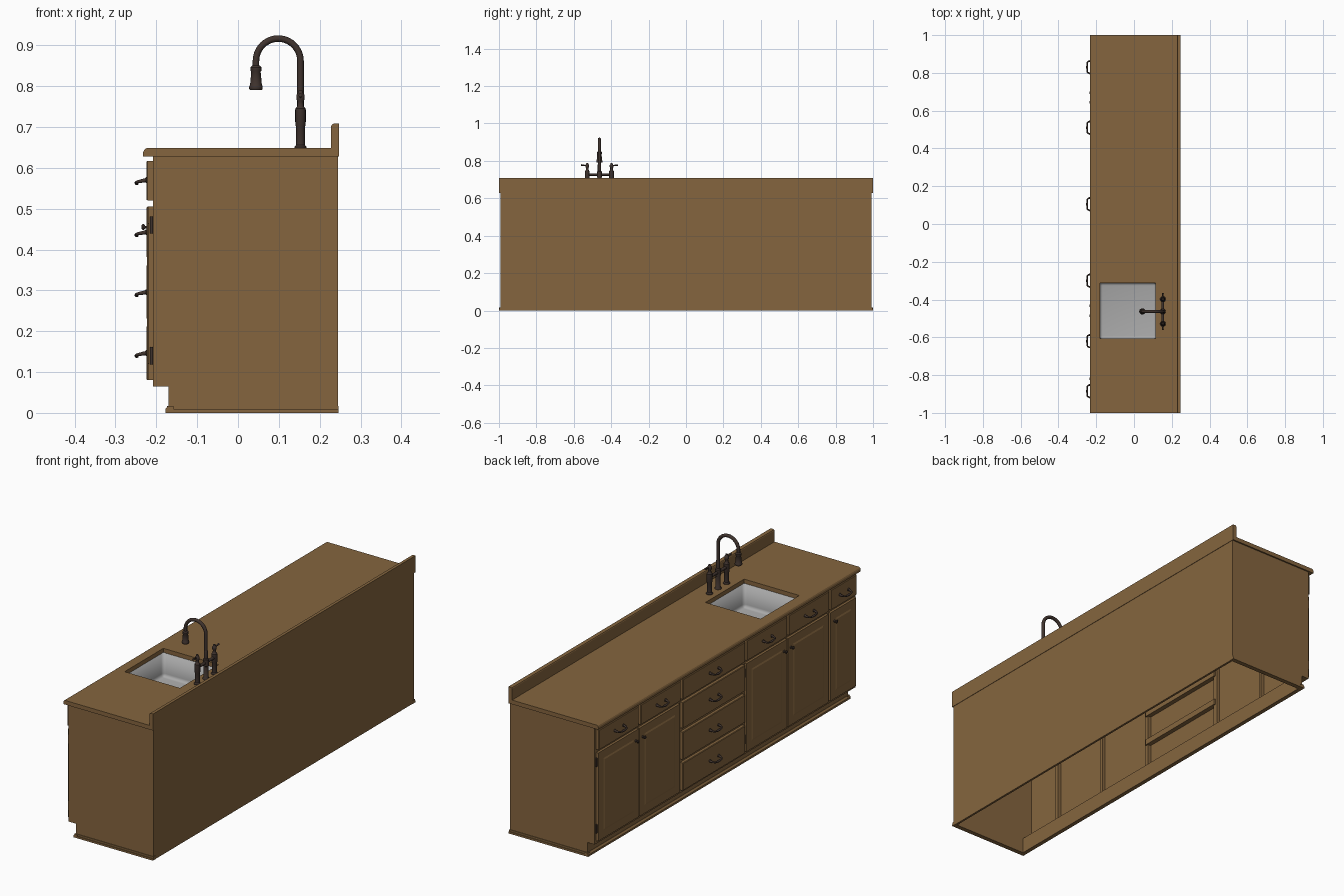
import bpy, bmesh, math
from mathutils import Vector, Matrix

if "Cube" in bpy.data.objects:
    bpy.data.objects.remove(bpy.data.objects["Cube"])

def mat(name, c):
    m = bpy.data.materials.new(name)
    m.diffuse_color = (*c, 1)
    m.use_nodes = True
    m.node_tree.nodes["Principled BSDF"].inputs["Base Color"].default_value = m.diffuse_color
    return m

WOOD = mat("brown wood", (0.235, 0.131, 0.049))
BRONZE = mat("dark bronze", (0.050, 0.033, 0.027))
STEEL = mat("sink grey", (0.40, 0.40, 0.40))

def finish(bm, name, m, smooth=False):
    bmesh.ops.recalc_face_normals(bm, faces=bm.faces)
    me = bpy.data.meshes.new(name)
    bm.to_mesh(me)
    bm.free()
    me.materials.append(m)
    ob = bpy.data.objects.new(name, me)
    bpy.context.collection.objects.link(ob)
    if smooth:
        shade(ob)
    return ob

def shade(ob):
    bpy.ops.object.select_all(action='DESELECT')
    ob.select_set(True)
    bpy.context.view_layer.objects.active = ob
    bpy.ops.object.shade_smooth_by_angle(angle=math.radians(40))

def box_bm(x0, x1, y0, y1, z0, z1):
    bm = bmesh.new()
    bmesh.ops.create_cube(bm, size=1)
    for v in bm.verts:
        v.co = (x0 if v.co.x < 0 else x1, y0 if v.co.y < 0 else y1, z0 if v.co.z < 0 else z1)
    return bm

def box(name, *dims, m=WOOD):
    return finish(box_bm(*dims), name, m)

def prism(name, profile, y0, y1, m=WOOD):
    """Extrude an x-z profile along y."""
    bm = bmesh.new()
    f = bm.faces.new([bm.verts.new((x, y0, z)) for x, z in profile])
    r = bmesh.ops.extrude_face_region(bm, geom=[f])
    for v in r["geom"]:
        if isinstance(v, bmesh.types.BMVert):
            v.co.y = y1
    return finish(bm, name, m)

def lathe(name, pts, origin, axis=(0, 0, 1), n=20, m=BRONZE):
    """Turn (radius, height) points around an axis."""
    rot = Vector((0, 0, 1)).rotation_difference(Vector(axis)).to_matrix().to_4x4()
    mx = Matrix.Translation(origin) @ rot
    bm = bmesh.new()
    rings = [[bm.verts.new(mx @ Vector((r * math.cos(2 * math.pi * i / n), r * math.sin(2 * math.pi * i / n), h)))
              for i in range(n)] for r, h in pts]
    for a, b in zip(rings, rings[1:]):
        for i in range(n):
            bm.faces.new((a[i], a[(i + 1) % n], b[(i + 1) % n], b[i]))
    bm.faces.new(rings[0])
    bm.faces.new(rings[-1])
    return finish(bm, name, m, True)

def tube(name, pts, r, radii=None, m=BRONZE):
    cu = bpy.data.curves.new(name, 'CURVE')
    cu.dimensions = '3D'
    cu.bevel_depth, cu.bevel_resolution, cu.use_fill_caps = r, 3, True
    s = cu.splines.new('POLY')
    s.points.add(len(pts) - 1)
    for i, p in enumerate(pts):
        s.points[i].co = (*p, 1)
        s.points[i].radius = radii[i] if radii else 1
    cu.materials.append(m)
    ob = bpy.data.objects.new(name, cu)
    bpy.context.collection.objects.link(ob)
    bpy.ops.object.select_all(action='DESELECT')
    ob.select_set(True)
    bpy.context.view_layer.objects.active = ob
    bpy.ops.object.convert(target='MESH')
    shade(bpy.context.object)

# Carcass: notched end panels, back, toe board and toe shelf (open underneath)
END = [(-0.208, 0.065), (-0.17, 0.065), (-0.17, 0), (0.245, 0), (0.245, 0.628), (-0.208, 0.628)]
prism("end_panel_left", END, -0.993, -0.978)
prism("end_panel_right", END, 0.978, 0.993)
box("back_panel", 0.235, 0.245, -0.978, 0.978, 0, 0.628)
box("toe_board", -0.17, -0.158, -0.978, 0.978, 0, 0.065)
box("toe_shelf", -0.208, -0.158, -0.978, 0.978, 0.065, 0.075)

# Base moulding
prism("base_moulding_front", [(-0.158, 0), (-0.178, 0), (-0.178, 0.009), (-0.171, 0.017), (-0.158, 0.017)], -1, 1)
for s in (-1, 1):
    for z0, z1, w in ((0, 0.009, 1.0), (0.009, 0.017, 0.996)):
        box("base_moulding_side", -0.174, 0.246, min(s * 0.98, s * w), max(s * 0.98, s * w), z0, z1)

# Countertop with backsplash, cut for the sink
SX0, SX1, SY0, SY1 = -0.18, 0.115, -0.607, -0.312
top = prism("countertop", [(-0.208, 0.628), (-0.232, 0.628), (-0.232, 0.639), (-0.229, 0.645), (-0.224, 0.648),
                           (0.228, 0.648), (0.228, 0.702), (0.230, 0.706), (0.234, 0.708),
                           (0.247, 0.708), (0.247, 0.628)], -1, 1)
cut = box("sink_cutter", SX0, SX1, SY0, SY1, 0.6, 0.68)
cut.hide_render = True
mod = top.modifiers.new("sink_hole", 'BOOLEAN')
mod.operation, mod.solver, mod.object = 'DIFFERENCE', 'EXACT', cut
bpy.context.view_layer.objects.active = top
bpy.ops.object.modifier_apply(modifier=mod.name)
bpy.data.objects.remove(cut)

# Sink basin with rounded inner edges
bm = box_bm(SX0 - 0.004, SX1 + 0.004, SY0 - 0.004, SY1 + 0.004, 0.51, 0.629)
bmesh.ops.delete(bm, geom=[f for f in bm.faces if f.normal.z > 0.9 or
                           all(v.co.z > 0.6 for v in f.verts)], context='FACES_ONLY')
bmesh.ops.bevel(bm, geom=[e for e in bm.edges if not e.is_boundary], offset=0.018, segments=4,
                profile=0.5, affect='EDGES')
basin = finish(bm, "sink_basin", STEEL, True)
sol = basin.modifiers.new("thickness", 'SOLIDIFY')
sol.thickness = 0.003

# Face frame
COLS = [0.99, 0.67, 0.35, -0.14, -0.46, -0.78, -0.99]
for i, y in enumerate(COLS[1:-1], 1):
    w = 0.006 if i in (1, 4) else 0.012
    box("frame_stile", -0.208, -0.192, y - w, y + w, 0.075, 0.628)
for z0, z1 in ((0.6, 0.628), (0.498, 0.527), (0.075, 0.09)):
    box("frame_rail", -0.207, -0.193, -0.978, 0.978, z0, z1)
for z in (0.221, 0.371):
    box("drawer_rail", -0.207, -0.185, COLS[3], COLS[2], z - 0.014, z + 0.014)

def front(name, y0, y1, z0, z1, raised):
    """Door or drawer front; doors get a raised centre panel."""
    bm = box_bm(-0.2195 if raised else -0.224, -0.208, y0, y1, z0, z1)
    bm.normal_update()
    f = min(bm.faces, key=lambda f: f.calc_center_median().x)
    if raised:
        bmesh.ops.inset_region(bm, faces=[f], thickness=0.055)
        bmesh.ops.inset_region(bm, faces=[f], thickness=0.01)
        for v in f.verts:
            v.co.x = -0.2225
    else:
        bmesh.ops.inset_region(bm, faces=[f], thickness=0.003)
        for v in bm.verts:
            if v.co.x < -0.21 and v not in f.verts:
                v.co.x = -0.221
    finish(bm, name, WOOD)

def pull(y, z):
    """Bail pull with flared feet."""
    pts = [(-0.224 - 0.024 * min(1, 1.6 * math.sin(math.pi * t / 16)),
            y - 0.034 * math.cos(math.pi * t / 16),
            z - 0.007 * math.sin(math.pi * t / 16)) for t in range(17)]
    tube("drawer_pull", pts, 0.0035, [1 + 0.5 * math.cos(math.pi * t / 8) ** 2 for t in range(17)])
    for s in (-1, 1):
        lathe("pull_foot", [(0.007, 0), (0.007, 0.002), (0.004, 0.005), (0.003, 0.012)],
              (-0.223, y + s * 0.033, z), (-1, 0, 0), 12)

def knob(y):
    lathe("door_knob", [(0.007, 0), (0.006, 0.002), (0.003, 0.004), (0.003, 0.008), (0.007, 0.011),
                        (0.008, 0.014), (0.005, 0.017)], (-0.219, y, 0.455), (-1, 0, 0), 14)

def hinges(y):
    for z in (0.14, 0.46):
        lathe("hinge", [(0.004, -0.021), (0.004, 0.021)], (-0.212, y, z), n=10)

# Drawers, doors and their hardware
G = 0.008
for a, b in zip(COLS, COLS[1:]):
    front("drawer_front", b + G, a - G, 0.52, 0.617, False)
    pull((a + b) / 2, 0.57)
for z0, z1 in ((0.38, 0.505), (0.229, 0.362), (0.08, 0.213)):
    front("drawer_front", COLS[3] + G, COLS[2] - G, z0, z1, False)
    pull((COLS[2] + COLS[3]) / 2, (z0 + z1) / 2)
for hi, mid, lo in ((0.99, 0.67, 0.35), (-0.14, -0.46, -0.78)):
    front("door", mid + 0.003, hi - G, 0.08, 0.505, True)
    front("door", lo + G, mid - 0.003, 0.08, 0.505, True)
    knob(mid + 0.026)
    knob(mid - 0.026)
    hinges(hi - 0.004)
    hinges(lo + 0.004)
front("door", -0.99 + G, -0.78 - G, 0.08, 0.505, True)
knob(-0.818)
hinges(-0.986)

# Faucet: column, gooseneck and spray head
FX, FY = 0.153, -0.463
lathe("faucet_column", [(0.015, 0.647), (0.015, 0.651), (0.011, 0.656), (0.0105, 0.71), (0.013, 0.712),
                        (0.013, 0.743), (0.009, 0.747), (0.009, 0.78), (0.008, 0.785)], (FX, FY, 0))
neck = [(FX, FY, 0.75), (FX, FY, 0.80)]
neck += [(0.0985 + 0.0545 * math.cos(math.pi * t / 20), FY, 0.862 + 0.0545 * math.sin(math.pi * t / 20))
         for t in range(21)]
tube("faucet_neck", neck + [(0.044, FY, 0.84)], 0.008)
lathe("spray_head", [(0.014, 0.79), (0.0165, 0.793), (0.0165, 0.799), (0.0145, 0.803), (0.0115, 0.835),
                     (0.0135, 0.838), (0.0135, 0.846), (0.009, 0.851)], (0.044, FY, 0))

# Faucet bridge and lever handles
tube("faucet_bridge", [(FX, FY - 0.065, 0.727), (FX, FY + 0.065, 0.727)], 0.007)
for s in (-1, 1):
    y = FY + s * 0.065
    lathe("handle_column", [(0.015, 0.647), (0.015, 0.651), (0.0105, 0.656), (0.0105, 0.70), (0.0125, 0.705),
                            (0.0125, 0.745), (0.008, 0.75), (0.007, 0.762), (0.01, 0.767), (0.01, 0.778),
                            (0.006, 0.783), (0.005, 0.789)], (FX, y, 0))
    tube("handle_lever", [(FX, y, 0.773), (FX, y + s * 0.015, 0.776), (FX, y + s * 0.033, 0.778)],
         0.004, [1, 0.8, 1.2])
